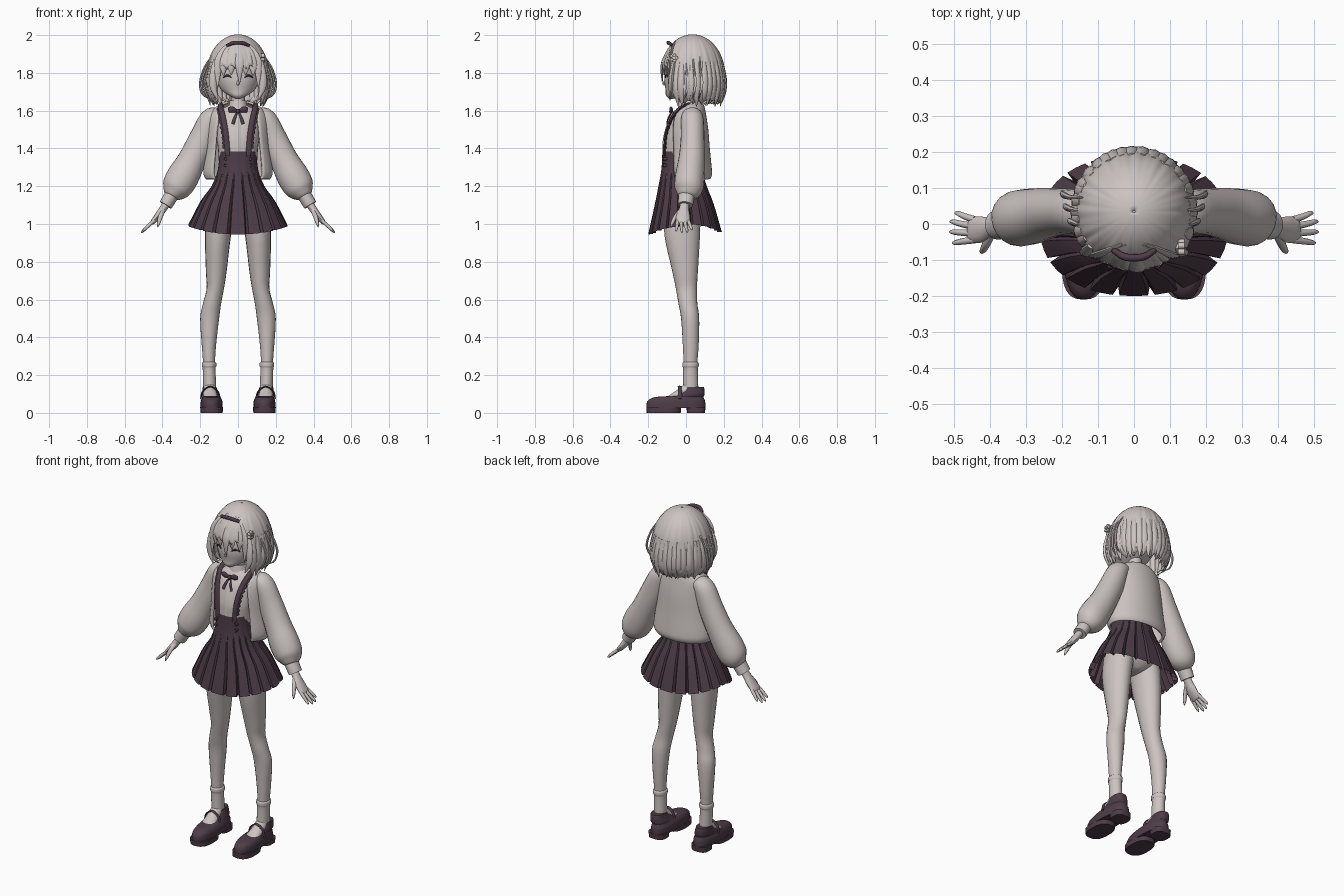
import bpy, bmesh, math, random
from mathutils import Vector
random.seed(4)

def material(name, rgb):
    m = bpy.data.materials.new(name)
    m.diffuse_color = (*rgb, 1)
    return m

LIGHT = material("pale_warm_grey", (0.60, 0.55, 0.535))
DARK = material("dark_plum", (0.075, 0.046, 0.064))

def sheet(name, rows, mat, closed=True, caps=True, mirror=False, angle=50, thick=0):
    """Skin a list of equally long point rows."""
    bm = bmesh.new()
    vs = [[bm.verts.new(p) for p in r] for r in rows]
    n = len(rows[0])
    for a, b in zip(vs, vs[1:]):
        for i in range(n if closed else n - 1):
            j = (i + 1) % n
            bm.faces.new((a[i], a[j], b[j], b[i]))
    if closed and caps:
        bm.faces.new(vs[0])
        bm.faces.new(vs[-1])
    bmesh.ops.recalc_face_normals(bm, faces=bm.faces)
    me = bpy.data.meshes.new(name)
    bm.to_mesh(me)
    bm.free()
    ob = bpy.data.objects.new(name, me)
    bpy.context.collection.objects.link(ob)
    me.materials.append(mat)
    bpy.ops.object.select_all(action='DESELECT')
    ob.select_set(True)
    bpy.context.view_layer.objects.active = ob
    bpy.ops.object.shade_smooth_by_angle(angle=math.radians(angle))
    if thick:
        s = ob.modifiers.new("thickness", 'SOLIDIFY')
        s.thickness, s.offset = thick, 0
    if mirror:
        ob.modifiers.new("mirror", 'MIRROR')
    return ob

def spline(pts, k=4):
    """Catmull-Rom through tuples of any length."""
    q = [pts[0], *pts, pts[-1]]
    out = []
    for i in range(1, len(q) - 2):
        for s in range(k):
            t = s / k
            out.append([0.5 * (2*b + (c-a)*t + (2*a-5*b+4*c-d)*t*t + (3*b-a-3*c+d)*t**3)
                        for a, b, c, d in zip(q[i-1], q[i], q[i+1], q[i+2])])
    return out + [list(pts[-1])]

def spow(v, e):
    return math.copysign(abs(v) ** e, v)

def stack(name, rings, mat, n=28, p=2.0, k=4, **kw):
    """Horizontal rings: (z, centre x, centre y, half width, half depth)."""
    rows = []
    for z, cx, cy, rx, ry in spline(rings, k):
        rows.append([(cx + rx * spow(math.cos(a), 2/p), cy + ry * spow(math.sin(a), 2/p), z)
                     for a in (2 * math.pi * i / n for i in range(n))])
    return sheet(name, rows, mat, **kw)

def tube(name, pts, mat, n=10, k=4, ref=(0, 1, 0), **kw):
    """Swept oval: (x, y, z, radius across, radius along ref)."""
    sp = spline(pts, k)
    rows = []
    for i, s in enumerate(sp):
        t = (Vector(sp[min(i+1, len(sp)-1)][:3]) - Vector(sp[max(i-1, 0)][:3])).normalized()
        u = t.cross(Vector(ref)).normalized()
        w = u.cross(t)
        rows.append([Vector(s[:3]) + u * max(s[3], .001) * math.cos(a) + w * max(s[4], .001) * math.sin(a)
                     for a in (2 * math.pi * j / n for j in range(n))])
    return sheet(name, rows, mat, **kw)

# Head and neck
stack("head", [(1.663, 0, -.078, .012, .012), (1.68, 0, -.05, .048, .056), (1.71, 0, -.02, .088, .088),
               (1.76, 0, .0, .114, .115), (1.82, 0, .02, .124, .13), (1.9, 0, .03, .115, .125),
               (1.96, 0, .03, .07, .08)], LIGHT)
stack("neck", [(1.58, 0, .015, .045, .045), (1.65, 0, .01, .037, .037), (1.72, 0, .005, .037, .04)], LIGHT, 16)
tube("eyelash", [(.035, -.112, 1.775, .002, .004), (.055, -.104, 1.787, .006, .004),
                 (.078, -.09, 1.775, .002, .004)], DARK, 6, mirror=True)
tube("nose", [(0, -.108, 1.765, .003, .003), (0, -.118, 1.742, .007, .006), (0, -.11, 1.735, .003, .003)], LIGHT, 8)

# Bobbed hair shell: open at the face, ridged, with a jagged hem
def hair_point(phi, t):
    f = min(max((abs(phi) - .62) / .42, 0), 1)
    f = f * f * (3 - 2 * f)
    hem = 1.83 * (1 - f) + 1.645 * f + .022 * abs(math.sin(9.5 * phi + .6)) - .012
    d = (2 - hem) * t * t
    s = math.sqrt(1 - (1 - d / .2) ** 2) if d < .2 else 1 + .06 * math.sin(min(d - .2, .08) / .08 * math.pi / 2)
    if d > .28:
        s -= .28 * ((d - .28) / .09) ** 2
    s *= 1 + .035 * t * (abs(math.sin(9.5 * phi + .6)) - .6) + .012 * t * math.sin(31 * phi)
    return (.158 * s * math.sin(phi), .035 - .163 * s * math.cos(phi), 2 - d)
N = 144
sheet("hair_shell", [[hair_point(-math.pi + 2 * math.pi * i / N, max(j / 18, .01)) for i in range(N)]
                     for j in range(19)], LIGHT, caps=False, angle=60, thick=.008)
# Pointed locks around the sides and back
for i in range(25):
    a = 1.05 + (2 * math.pi - 2.1) * i / 24 + random.uniform(-.05, .05)
    sx, cy = math.sin(a), -math.cos(a)
    end, r = 1.63 + random.uniform(-.012, .03), random.uniform(.84, .97)
    path = [(1.86, .95, .012), (1.77, 1.03, .022), (1.70, 1.02, .02), (end, r, .002)]
    tube("hair_lock", [(.158 * s * sx, .035 + .163 * s * cy, z, w, w * .6) for z, s, w in path],
         LIGHT, 8, 3, ref=(sx, cy, 0))
# Fringe locks
for x, z in ((-.105, 1.72), (-.075, 1.785), (-.035, 1.79), (.008, 1.745), (.04, 1.79), (.078, 1.785), (.105, 1.72)):
    tube("fringe_lock", [(x * .3, -.055, 1.965, .006, .005), (x * .75, -.098 + abs(x) * .2, 1.91, .02, .008),
                         (x, -.13 + abs(x) * .4, 1.84, .022, .008), (x * 1.02, -.128 + abs(x) * .35, z, .002, .002)],
         LIGHT, 8)
tube("side_lock", [(.11, -.06, 1.87, .02, .01), (.128, -.075, 1.79, .022, .014), (.13, -.08, 1.72, .018, .012),
                   (.105, -.085, 1.655, .002, .002)], LIGHT, 8, mirror=True)
# Loose strands curving away from the head
for y, o in ((.04, 0), (.075, .008), (.0, -.012)):
    tube("loose_strand", [(.13, y, 1.9, .003, .003), (.168 + o, y, 1.83, .006, .006), (.192 + o, y + .01, 1.75, .006, .008),
                          (.182 + o, y, 1.69, .005, .006), (.15, y - .01, 1.66, .001, .001)], LIGHT, 6, mirror=True)
# Headband and flower hairpin
tube("headband", [(-.058, -.072, 1.945, .008, .009), (-.03, -.09, 1.957, .01, .01), (0, -.094, 1.96, .01, .01),
                  (.03, -.09, 1.957, .01, .01), (.058, -.072, 1.945, .008, .009)], DARK, 8, ref=(0, 0, 1))
for i in range(5):
    a = math.tau * i / 5
    y, z = -.065 + .015 * math.cos(a), 1.88 + .015 * math.sin(a)
    tube("hairpin_petal", [(.122, y, z, .009, .009), (.14, y, z, .009, .009)], LIGHT, 8, 1)

# Shirt with collar and placket
stack("shirt", [(1.3, 0, -.02, .1, .1), (1.4, 0, -.027, .106, .094), (1.46, 0, -.024, .114, .092),
                (1.55, 0, -.008, .118, .08), (1.6, 0, .01, .1, .064), (1.625, 0, .013, .055, .05),
                (1.635, 0, .012, .045, .045)], LIGHT)
stack("collar", [(1.61, 0, .01, .056, .055), (1.63, 0, .01, .049, .05), (1.655, 0, .01, .043, .044)], LIGHT, 20)
tube("placket", [(0, -.121, 1.38, .012, .004), (0, -.117, 1.46, .012, .004), (0, -.09, 1.55, .012, .004),
                 (0, -.06, 1.6, .012, .004)], LIGHT, 6)

# Ribbon bow
tube("bow_loop", [(.002, -.073, 1.595, .005, .006), (.03, -.08, 1.606, .017, .008), (.05, -.074, 1.603, .012, .006)],
     DARK, 8, mirror=True)
tube("bow_tail", [(.004, -.075, 1.595, .004, .004), (.018, -.094, 1.56, .008, .004), (.028, -.102, 1.53, .009, .003)],
     DARK, 6, mirror=True)
stack("bow_knot", [(1.585, 0, -.078, .006, .006), (1.597, 0, -.08, .011, .01), (1.609, 0, -.076, .006, .006)], DARK, 10)

# Suspenders with frilled outer edges
tube("suspender", [(.055, -.115, 1.36, .014, .006), (.062, -.108, 1.46, .014, .006), (.076, -.083, 1.55, .014, .006),
                   (.092, -.03, 1.617, .014, .008), (.09, .03, 1.63, .014, .006), (.085, .07, 1.57, .012, .006)],
     DARK, 8, mirror=True)
frill = spline([(.073, -.106, 1.4), (.079, -.1, 1.47), (.092, -.072, 1.55), (.106, -.025, 1.615)], 6)
sheet("suspender_frill", [[(x - .012, y, z), (x + .005 + .004 * (i % 2), y - .008 + .008 * (i % 2), z)]
                          for i, (x, y, z) in enumerate(frill)], DARK, closed=False, mirror=True, thick=.004)

# Pleated high-waist skirt: (z, half width, front y, back y, pleat depth)
skirt_rows = []
PLEATS = 20
for z, rx, yf, yb, dep in spline([(1.385, .1, -.125, .075, 0), (1.29, .106, -.13, .085, .002), (1.2, .14, -.146, .11, .009),
                                  (1.1, .198, -.166, .147, .016), (.945, .262, -.2, .19, .024)], 3):
    row = []
    for i in range(PLEATS):
        for ph, ins in ((-.5, 1), (-.4, 0), (0, 0), (.38, 0)):
            a = math.tau * (i + ph) / PLEATS
            cx, sy = spow(math.sin(a), .9), spow(math.cos(a), .9)
            sh = 1 - ins * dep / .2
            lift = (.042 * math.sin(a) ** 2 + .012 * (math.cos(a) < 0)) * max(0, (1.2 - z) / .255)
            row.append((cx * rx * sh, (yf + yb) / 2 - sy * (yb - yf) / 2 * sh, z + lift))
    skirt_rows.append(row)
sheet("pleated_skirt", skirt_rows, DARK, caps=False, angle=25)
for z in (1.31, 1.345):
    tube("skirt_button", [(.065, -.1, z, .009, .009), (.065, -.122, z, .009, .009)], DARK, 8, 1,
         ref=(0, 0, 1), mirror=True)
stack("hips", [(1.0, 0, -.005, .03, .05), (1.04, 0, -.005, .13, .09), (1.12, 0, 0, .145, .1), (1.25, 0, -.02, .095, .085)], LIGHT)

# Open cardigan: (z, half width, front y, back y, opening angle)
rows = []
for z, rx, yf, yb, op in spline([(1.645, .055, -.03, .07, 100), (1.625, .1, -.05, .09, 80), (1.58, .145, -.075, .1, 45),
                                 (1.5, .155, -.095, .112, 45), (1.4, .162, -.095, .12, 47), (1.3, .176, -.095, .13, 46),
                                 (1.262, .176, -.092, .132, 46), (1.24, .165, -.085, .122, 46)], 3):
    o = math.radians(op)
    rows.append([(rx * math.sin(a), (yf + yb) / 2 - (yb - yf) / 2 * math.cos(a), z)
                 for a in (o + (2 * math.pi - 2 * o) * i / 40 for i in range(41))])
sheet("cardigan_body", rows, LIGHT, closed=False, angle=60, thick=.012)

# Puffed sleeves and cuffs
tube("sleeve", [(.105, .03, 1.575, .04, .05), (.145, .033, 1.555, .058, .06), (.19, .035, 1.45, .07, .063),
                (.243, .03, 1.34, .075, .07), (.292, .02, 1.25, .085, .078), (.328, .014, 1.19, .078, .076),
                (.35, .006, 1.155, .05, .055), (.356, .004, 1.145, .035, .04)], LIGHT, 20, mirror=True)
tube("cuff", [(.345, .004, 1.163, .037, .043), (.365, .0, 1.13, .037, .042), (.383, -.003, 1.1, .036, .04)],
     LIGHT, 16, mirror=True)
# Hands
tube("palm", [(.37, -.005, 1.12, .022, .025), (.395, -.01, 1.083, .02, .026), (.422, -.015, 1.045, .018, .036),
              (.45, -.017, 1.012, .013, .036), (.458, -.017, 1.003, .008, .03)], LIGHT, 12, mirror=True)
for y0, y1, l in ((.012, .03, .8), (-.007, .006, 1), (-.026, -.022, 1.02), (-.044, -.052, .9)):
    tube("finger", [(.442, y0, 1.02, .009, .01), (.442 + .035 * l, (y0 + y1) / 2, 1.02 - .032 * l, .009, .009),
                    (.442 + .06 * l, y1, 1.02 - .056 * l, .007, .007), (.442 + .069 * l, y1, 1.02 - .066 * l, .002, .002)],
         LIGHT, 8, 3, mirror=True)
tube("thumb", [(.395, -.025, 1.075, .012, .012), (.41, -.055, 1.04, .012, .011), (.42, -.073, 1.005, .009, .009),
               (.425, -.08, .983, .002, .002)], LIGHT, 8, mirror=True)

# Legs and socks
stack("leg", [(.1, .15, .028, .03, .034), (.25, .153, .024, .031, .036), (.36, .154, .025, .038, .042),
              (.5, .15, .022, .05, .048), (.58, .137, .01, .048, .05), (.66, .12, .002, .046, .056),
              (.75, .115, -.005, .055, .068), (.94, .106, -.02, .069, .094), (1.08, .088, -.018, .078, .095)],
      LIGHT, 20, mirror=True)
stack("sock", [(.08, .15, .025, .034, .042), (.14, .15, .025, .034, .04), (.235, .153, .024, .034, .039),
               (.245, .153, .024, .038, .043), (.265, .153, .024, .038, .043), (.27, .153, .024, .03, .036)],
      LIGHT, 20, mirror=True)
tube("instep", [(.15, .03, .145, .03, .033), (.148, -.02, .105, .036, .03), (.145, -.08, .075, .04, .02),
                (.143, -.12, .06, .03, .012)], LIGHT, 14, ref=(0, 0, 1), mirror=True)

# Buckled shoes with separate sole and heel
stack("shoe_upper", [(.026, .14, -.053, .058, .156), (.045, .14, -.053, .058, .156), (.066, .14, -.05, .056, .15),
                     (.084, .141, -.036, .048, .128), (.092, .145, .012, .047, .085), (.12, .149, .038, .04, .06),
                     (.138, .15, .042, .036, .052)], DARK, 32, 2.4, 3, mirror=True)
stack("shoe_front_sole", [(0, .14, -.118, .059, .09), (.03, .14, -.118, .06, .092)], DARK, 28, 2.6, 1, mirror=True)
stack("shoe_heel", [(0, .142, .053, .05, .048), (.032, .142, .053, .052, .05)], DARK, 24, 3, 1, mirror=True)
tube("shoe_strap", [(.095, -.03, .075, .004, .01), (.108, -.032, .115, .004, .01), (.147, -.034, .14, .004, .01),
                    (.186, -.032, .115, .004, .01), (.197, -.03, .075, .004, .01)], DARK, 8, mirror=True)
